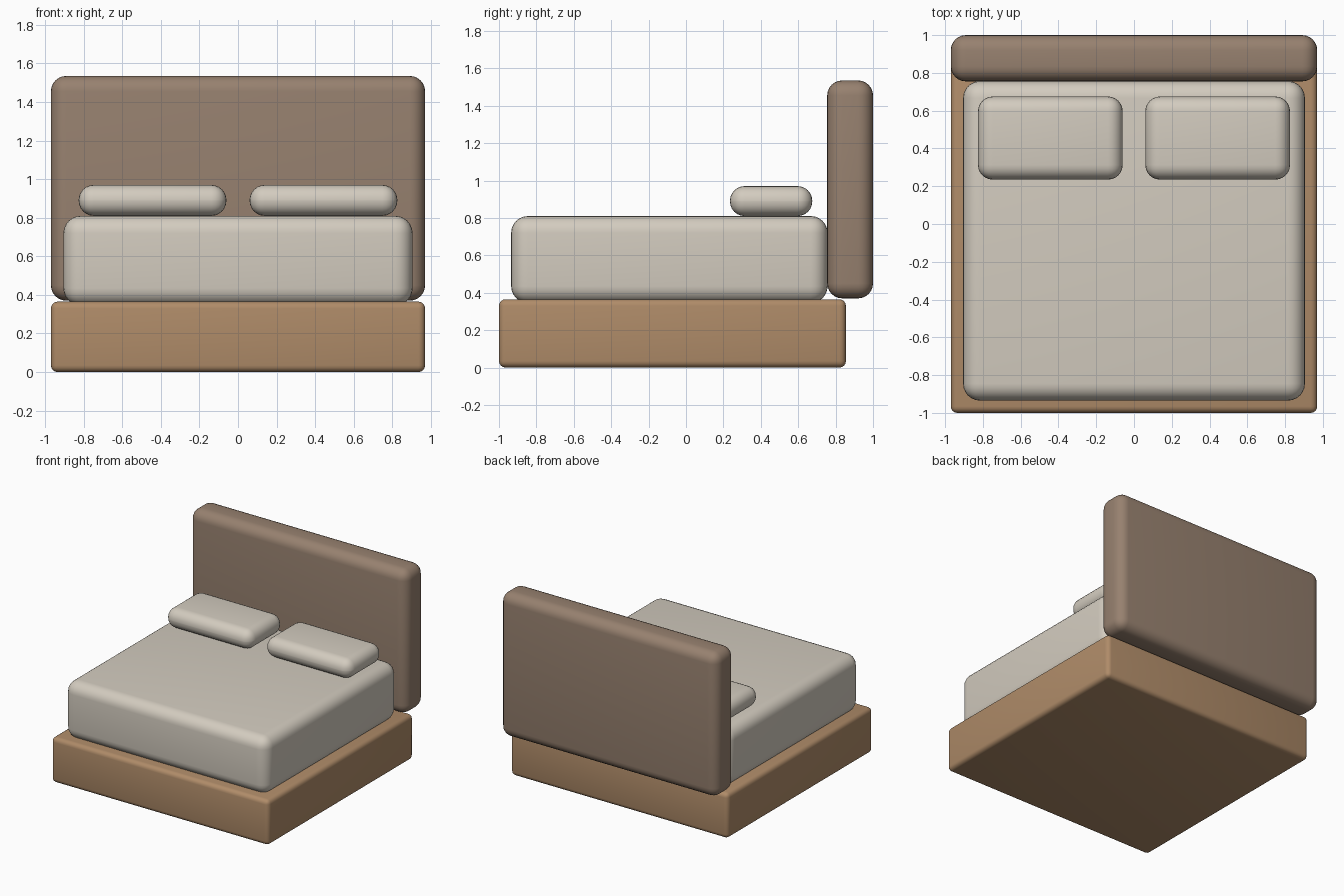
import bpy
from mathutils import Vector

default = bpy.data.objects.get("Cube")
if default:
    bpy.data.objects.remove(default, do_unlink=True)


def make_material(name, rgb):
    mat = bpy.data.materials.new(name)
    mat.use_nodes = True
    color = (*rgb, 1.0)
    mat.diffuse_color = color
    mat.node_tree.nodes["Principled BSDF"].inputs["Base Color"].default_value = color
    return mat


def rounded_box(name, low, high, radius, segments, mat):
    """Box between two corners with rounded edges."""
    low, high = Vector(low), Vector(high)
    bpy.ops.mesh.primitive_cube_add(size=1, location=(low + high) / 2)
    obj = bpy.context.object
    obj.name = name
    obj.scale = high - low
    bpy.ops.object.transform_apply(location=False, rotation=False, scale=True)
    bevel = obj.modifiers.new("Rounded edges", "BEVEL")
    bevel.width = radius
    bevel.segments = segments
    bevel.limit_method = "NONE"
    bpy.ops.object.modifier_apply(modifier=bevel.name)
    bpy.ops.object.shade_smooth_by_angle()
    obj.data.materials.append(mat)
    return obj


wood = make_material("oak wood", (0.43, 0.26, 0.14))
upholstery = make_material("brown upholstery", (0.31, 0.22, 0.16))
linen = make_material("pale linen", (0.65, 0.60, 0.52))

# Platform, mattress and headboard
rounded_box("bed_base", (-0.97, -1, 0), (0.97, 0.855, 0.365), 0.035, 4, wood)
rounded_box("mattress", (-0.905, -0.935, 0.345), (0.905, 0.757, 0.81), 0.09, 6, linen)
rounded_box("headboard", (-0.97, 0.755, 0.37), (0.97, 1, 1.535), 0.08, 6, upholstery)

# Pair of pillows
for side, center_x in (("right", -0.443), ("left", 0.443)):
    rounded_box(side + "_pillow", (center_x - 0.383, 0.235, 0.81),
                (center_x + 0.383, 0.675, 0.97), 0.078, 6, linen)
